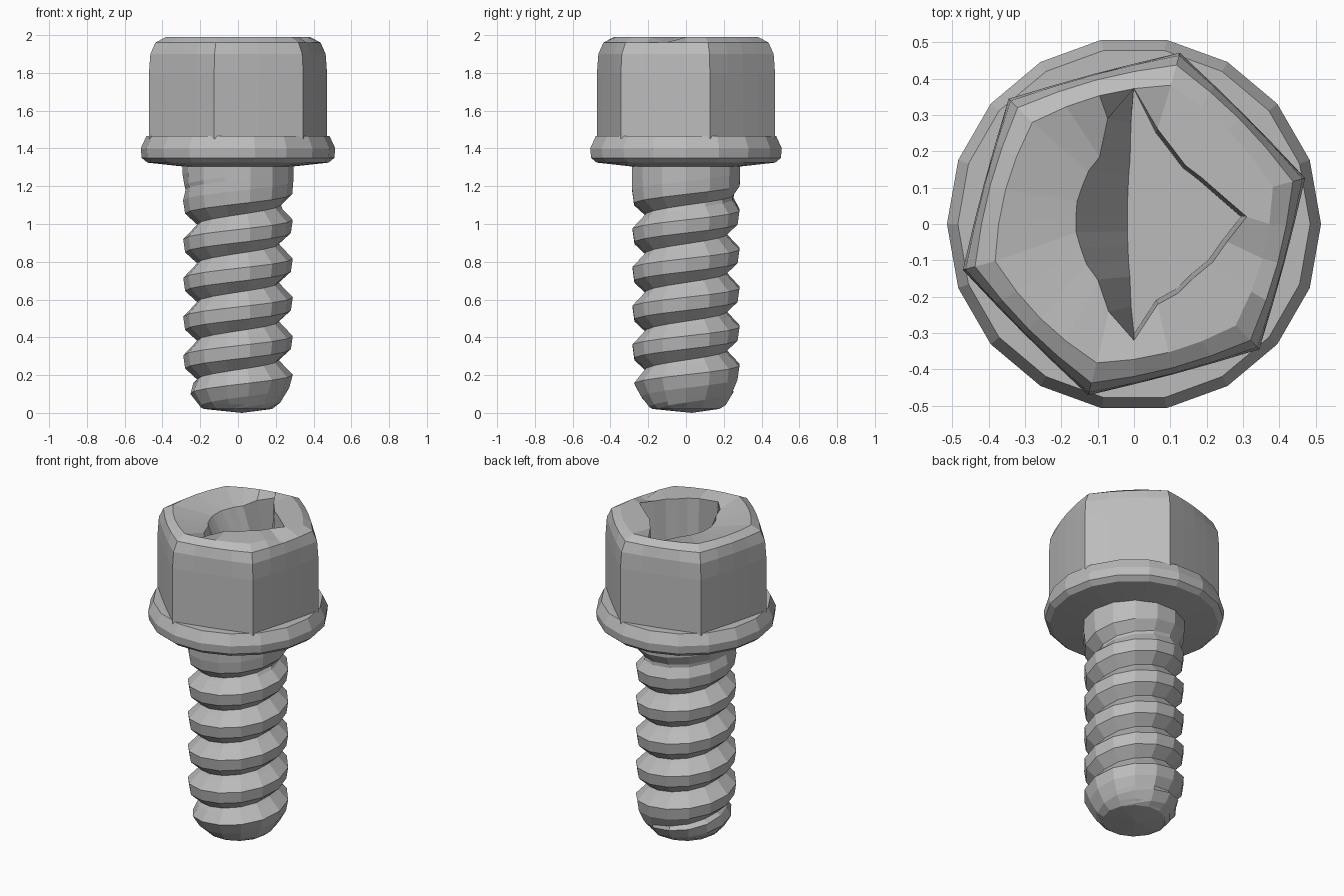
import bpy, bmesh, math
from math import cos, sin, pi, radians

cube = bpy.data.objects.get("Cube")
if cube:
    bpy.data.objects.remove(cube, do_unlink=True)

steel = bpy.data.materials.new("Grey steel")
steel.use_nodes = True
steel.diffuse_color = (0.5, 0.5, 0.5, 1)
steel.node_tree.nodes["Principled BSDF"].inputs["Base Color"].default_value = (0.5, 0.5, 0.5, 1)


def lerp_table(table, x):
    """Piecewise linear value at x from (x, value) pairs."""
    for (a, u), (b, v) in zip(table, table[1:]):
        if x <= b:
            return u + (v - u) * max(0, x - a) / (b - a)
    return table[-1][1]


def loft(name, rings, bottom, top):
    """Closed flat-shaded skin through rings of points, capped at two centre points."""
    bm = bmesh.new()
    loops = [[bm.verts.new(p) for p in ring] for ring in rings]
    n = len(loops[0])
    for low, high in zip(loops, loops[1:]):
        for i in range(n):
            j = (i + 1) % n
            bm.faces.new((low[i], low[j], high[j], high[i]))
    for loop, centre in ((loops[0], bottom), (loops[-1], top)):
        c = bm.verts.new(centre)
        for i in range(n):
            bm.faces.new((c, loop[i], loop[(i + 1) % n]))
    finish(name, bm)


def finish(name, bm):
    bmesh.ops.remove_doubles(bm, verts=bm.verts, dist=0.0005)
    bmesh.ops.recalc_face_normals(bm, faces=bm.faces)
    mesh = bpy.data.meshes.new(name)
    bm.to_mesh(mesh)
    bm.free()
    mesh.materials.append(steel)
    obj = bpy.data.objects.new(name, mesh)
    bpy.context.collection.objects.link(obj)


def circle(r, z, n):
    return [(r * cos(2 * pi * i / n), r * sin(2 * pi * i / n), z) for i in range(n)]


# Washer flange
flange = [(0.25, 1.3), (0.48, 1.325), (0.51, 1.35), (0.515, 1.4), (0.485, 1.465)]
loft("flange", [circle(r, z, 18) for r, z in flange], (0, 0, 1.3), (0, 0, 1.465))

# Hexagonal head with rounded top edge and an uneven cross recess
ANGLES = range(0, 360, 15)
LIP = [(0, 0.31), (15, 0.245), (30, 0.215), (45, 0.2), (60, 0.215), (75, 0.25), (90, 0.37),
       (120, 0.19), (150, 0.165), (180, 0.16), (210, 0.17), (240, 0.2), (270, 0.34),
       (285, 0.25), (315, 0.235), (345, 0.265), (360, 0.31)]
FLOOR = 1.72


def hex_ring(radius, z, roundness):
    ring = []
    for a in ANGLES:
        flat = cos(pi / 6) / cos(radians((a - 15) % 60 - 30))
        r = radius * (flat * (1 - roundness) + 0.95 * roundness)
        # small notch in the rim on the left side
        dip = 0.035 if a == 345 and z > 1.97 else 0
        ring.append((r * cos(radians(a)), r * sin(radians(a)), z - dip))
    return ring


def recess_ring(z_left, z_right, scale, flatten):
    ring = []
    for a in ANGLES:
        r = lerp_table(LIP, a) * scale
        x, y = r * cos(radians(a)), r * sin(radians(a))
        left = x < 0.001
        ring.append((x * flatten if left else x, y + 0.02, z_left if left else z_right))
    return ring


head = [hex_ring(r, z, k) for r, z, k in (
    (0.49, 1.45, 0.08), (0.49, 1.8, 0.08), (0.484, 1.9, 0.15),
    (0.46, 1.96, 0.3), (0.405, 1.99, 0.45))]
head.append(recess_ring(1.95, 1.99, 1, 1))
head.append(recess_ring(FLOOR, FLOOR, 0.95, 0.12))
loft("hex_head", head, (0, 0, 1.45), (0.02, 0.02, FLOOR))

# Shank with a single right-handed thread, swept as a helical strip
SIDES, PITCH = 14, 0.205
CREST = 0.28                      # height of one crest on the right side (-x)
PROFILE = [(-0.5, 0.217), (-0.22, 0.28), (0.12, 0.29), (0.4, 0.235)]
LIMIT = [(0.02, 0.18), (0.04, 0.215), (0.13, 0.27), (0.2, 0.3), (1.3, 0.3)]
LOW, HIGH = 0.02, 1.31
bm = bmesh.new()


def thread_point(step, part):
    turn = step / SIDES
    phase, r = PROFILE[part]
    z = CREST - PITCH * 3 + (turn + 0.5 + phase) * PITCH
    # the groove fades out under the head and towards the chamfered end
    fade = max((z - 1.08) / 0.14, (0.16 - z) / 0.08)
    r += (0.293 - r) * min(1, max(0, fade))
    z = min(HIGH, max(LOW, z))
    r = min(r, lerp_table(LIMIT, z))
    return (r * cos(2 * pi * turn), r * sin(2 * pi * turn), z)


steps = SIDES * 8
grid = [[bm.verts.new(thread_point(s, p)) for p in range(4)] for s in range(steps + SIDES + 1)]
for s in range(steps):
    columns = [grid[k] + [grid[k + SIDES][0]] for k in (s, s + 1)]
    for p in range(4):
        bm.faces.new((columns[0][p], columns[1][p], columns[1][p + 1], columns[0][p + 1]))
bmesh.ops.delete(bm, geom=[v for v in bm.verts if not v.link_faces], context='VERTS')
finish("threaded_shank", bm)

# Slightly domed tip
loft("shank_tip", [circle(0.182, 0.021, SIDES), circle(0.21, 0.045, SIDES)],
     (0.02, 0.03, 0), (0, 0, 0.06))
